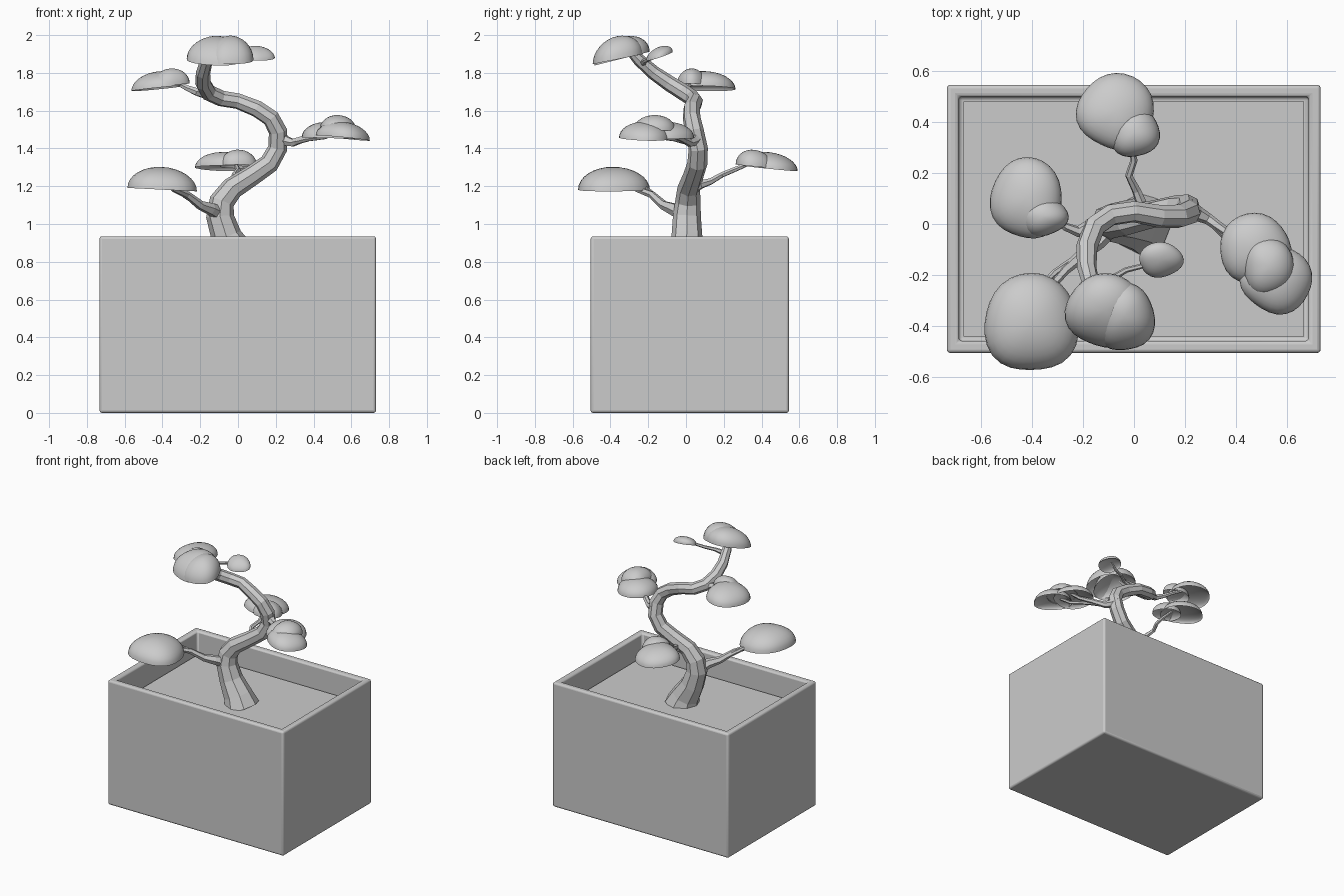
import bpy, bmesh, math
from mathutils import Vector, Matrix


def link_mesh(name, bm):
    mesh = bpy.data.meshes.new(name)
    bm.to_mesh(mesh)
    bm.free()
    ob = bpy.data.objects.new(name, mesh)
    bpy.context.collection.objects.link(ob)
    return ob


def box(name, lo, hi):
    bm = bmesh.new()
    lo, hi = Vector(lo), Vector(hi)
    bmesh.ops.create_cube(bm, size=1, matrix=Matrix.Translation((lo + hi) / 2)
                          @ Matrix.Diagonal((*(hi - lo), 1)))
    return bm


def smooth(ob, degrees):
    bpy.ops.object.select_all(action='DESELECT')
    ob.select_set(True)
    bpy.context.view_layer.objects.active = ob
    bpy.ops.object.shade_smooth_by_angle(angle=math.radians(degrees))


def limb(name, points, sides=8):
    """Faceted tapering tube through (x, y, z, radius) points."""
    cu = bpy.data.curves.new(name, 'CURVE')
    cu.dimensions = '3D'
    cu.bevel_depth = 1.0
    cu.bevel_resolution = (sides - 4) // 2
    cu.use_fill_caps = True
    sp = cu.splines.new('POLY')
    sp.points.add(len(points) - 1)
    for p, (x, y, z, r) in zip(sp.points, points):
        p.co = (x, y, z, 1)
        p.radius = r
    tmp = bpy.data.objects.new(name + "_path", cu)
    bpy.context.collection.objects.link(tmp)
    deps = bpy.context.evaluated_depsgraph_get()
    mesh = bpy.data.meshes.new_from_object(tmp.evaluated_get(deps))
    bpy.data.objects.remove(tmp)
    for f in mesh.polygons:
        f.use_smooth = False
    ob = bpy.data.objects.new(name, mesh)
    bpy.context.collection.objects.link(ob)
    return ob


def pad(name, cx, cy, z, rx, ry, h, sx=0.0, sy=0.0, turn=0.0):
    """Leaf cap: full dome, hollow underside, rim sloped by sx and sy."""
    bm = bmesh.new()
    bmesh.ops.create_uvsphere(bm, u_segments=28, v_segments=16, radius=1)
    for v in bm.verts:
        a = math.atan2(v.co.y, v.co.x) + turn
        wob = 1 + 0.035 * math.cos(3 * a) + 0.02 * math.cos(4 * a + 1)
        x, y = v.co.x * rx * wob, v.co.y * ry * wob
        up = v.co.z * h if v.co.z >= 0 else -v.co.z * h * 0.55
        v.co = (cx + x, cy + y, z + up + sx * x + sy * y)
    smooth(link_mesh(name, bm), 50)


# planter with a recessed opening and softened edges
bm = box("planter", (-0.733, -0.505, 0), (0.731, 0.545, 0.935))
bm.faces.ensure_lookup_table()
top = max(bm.faces, key=lambda f: f.calc_center_median().z)
bmesh.ops.inset_region(bm, faces=[top], thickness=0.066)
for v in bmesh.ops.extrude_discrete_faces(bm, faces=[top])['faces'][0].verts:
    v.co.z -= 0.22
planter = link_mesh("planter", bm)
bev = planter.modifiers.new("soft_edges", 'BEVEL')
bev.width = 0.014
bev.segments = 3
smooth(planter, 40)

# soil
link_mesh("soil", box("soil", (-0.668, -0.44, 0.70), (0.666, 0.48, 0.77)))

# trunk
limb("trunk", [
    (0.03, 0.0, 0.75, 0.125), (0.0, 0.0, 0.83, 0.10), (-0.06, 0.005, 0.93, 0.082),
    (-0.095, 0.005, 1.04, 0.074), (-0.085, 0.01, 1.12, 0.067), (-0.03, 0.015, 1.19, 0.06),
    (0.08, 0.04, 1.26, 0.054), (0.165, 0.06, 1.32, 0.053), (0.21, 0.065, 1.40, 0.051),
    (0.212, 0.045, 1.49, 0.05), (0.175, 0.03, 1.56, 0.047), (0.10, 0.03, 1.61, 0.045),
    (0.0, 0.048, 1.65, 0.042), (-0.09, 0.035, 1.665, 0.043), (-0.155, -0.01, 1.695, 0.044),
    (-0.185, -0.09, 1.745, 0.042), (-0.185, -0.17, 1.80, 0.038), (-0.165, -0.25, 1.87, 0.033),
    (-0.14, -0.31, 1.93, 0.02)])

# branches
limbs = {
    "low_left_branch": [(-0.09, 0.0, 1.05, 0.045), (-0.145, -0.07, 1.08, 0.034), (-0.2, -0.12, 1.10, 0.025),
                        (-0.27, -0.18, 1.155, 0.02), (-0.34, -0.26, 1.185, 0.016), (-0.39, -0.34, 1.25, 0.01)],
    "low_left_twig": [(-0.2, -0.12, 1.10, 0.018), (-0.31, -0.19, 1.17, 0.013), (-0.42, -0.30, 1.25, 0.008)],
    "right_branch": [(0.21, 0.06, 1.47, 0.04), (0.25, 0.04, 1.44, 0.03), (0.29, 0.02, 1.43, 0.022),
                     (0.36, -0.03, 1.455, 0.018), (0.43, -0.08, 1.475, 0.014), (0.49, -0.12, 1.51, 0.009)],
    "right_twig": [(0.29, 0.02, 1.43, 0.016), (0.37, -0.06, 1.45, 0.014), (0.46, -0.15, 1.46, 0.012),
                   (0.54, -0.21, 1.50, 0.008)],
    "back_branch": [(0.0, 0.03, 1.19, 0.035), (0.03, 0.08, 1.21, 0.024), (0.01, 0.13, 1.225, 0.018),
                    (-0.02, 0.19, 1.26, 0.015), (0.0, 0.25, 1.285, 0.014), (-0.01, 0.31, 1.31, 0.012),
                    (-0.04, 0.38, 1.345, 0.008)],
    "upper_left_branch": [(-0.15, 0.0, 1.685, 0.032), (-0.22, -0.03, 1.70, 0.022), (-0.27, -0.01, 1.72, 0.016),
                          (-0.32, 0.03, 1.745, 0.013), (-0.39, 0.08, 1.77, 0.008)],
    "top_branch": [(-0.17, -0.23, 1.85, 0.02), (-0.09, -0.215, 1.865, 0.013), (-0.03, -0.18, 1.88, 0.011),
                   (0.03, -0.165, 1.89, 0.01), (0.09, -0.145, 1.92, 0.007)],
}
for name, pts in limbs.items():
    limb(name, pts, 6)

# leaf pads: centre x, y, rim z, radii, height, rim slopes, outline turn
pads = {
    "low_left_leaves": (-0.402, -0.388, 1.182, 0.187, 0.194, 0.12, -0.05, 0.0, 0.5),
    "back_leaves": (-0.07, 0.44, 1.295, 0.152, 0.15, 0.085, -0.02, -0.1, 1.0),
    "back_leaves_small": (0.0, 0.36, 1.305, 0.10, 0.10, 0.088, 0.0, -0.1, 0.3),
    "right_leaves": (0.473, -0.095, 1.455, 0.14, 0.137, 0.085, -0.03, 0.0, 0.2),
    "right_leaves_outer": (0.56, -0.22, 1.455, 0.14, 0.13, 0.085, -0.10, -0.03, 1.2),
    "right_leaves_top": (0.525, -0.165, 1.495, 0.10, 0.115, 0.082, 0.0, 0.0, 2.0),
    "upper_left_leaves": (-0.42, 0.1, 1.718, 0.142, 0.16, 0.09, 0.10, -0.03, 0.8),
    "upper_left_leaves_small": (-0.36, 0.03, 1.735, 0.10, 0.078, 0.088, 0.08, 0.0, 0.0),
    "crown_leaves": (-0.115, -0.34, 1.875, 0.152, 0.146, 0.115, 0.0, 0.25, 0.9),
    "crown_leaves_small": (-0.04, -0.365, 1.872, 0.122, 0.135, 0.122, 0.0, 0.20, 0.4),
    "top_side_leaves": (0.105, -0.14, 1.888, 0.086, 0.069, 0.05, -0.08, 0.33, 0.0),
}
for name, args in pads.items():
    pad(name, *args)
